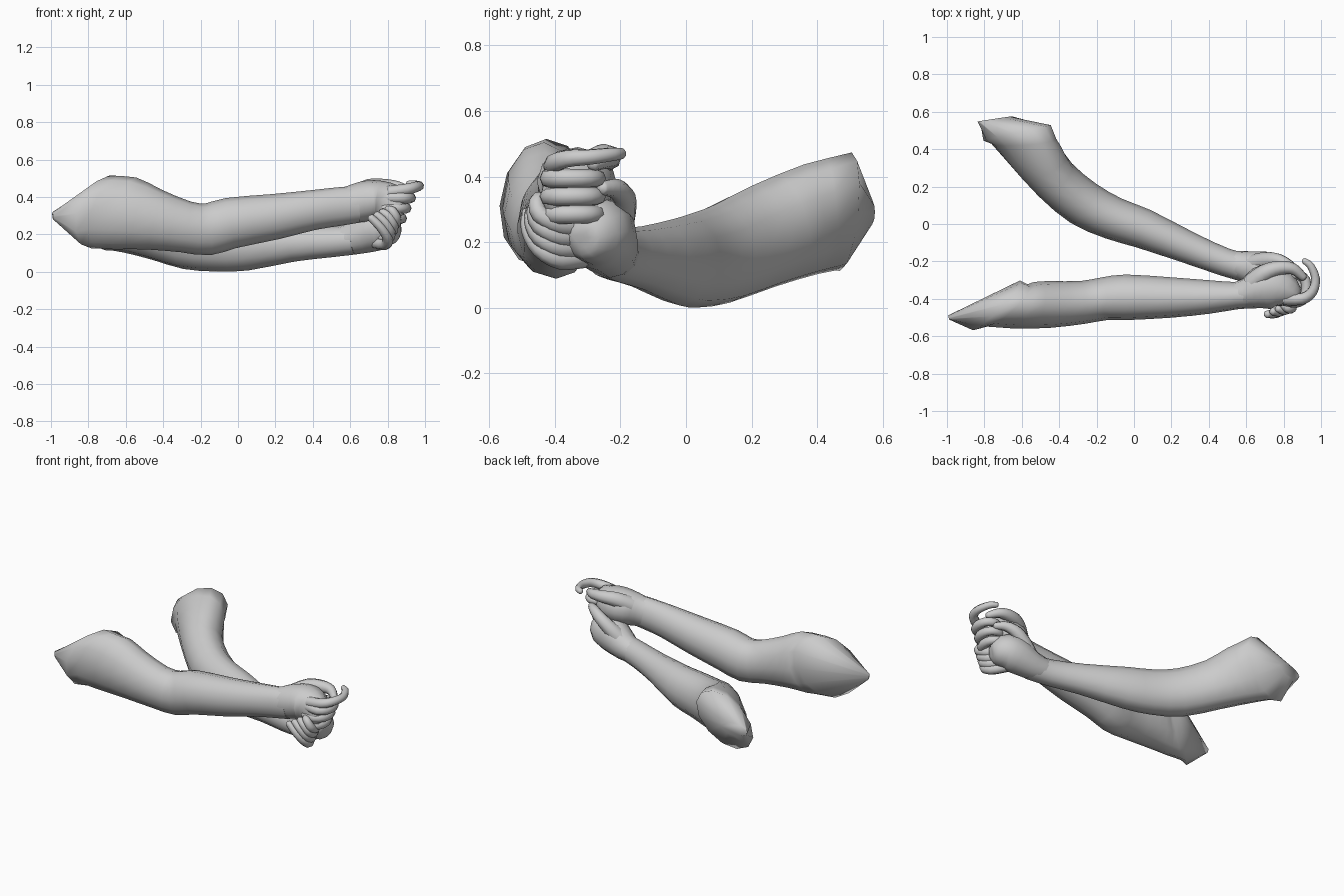
import bpy, bmesh, math
from mathutils import Vector

cube = bpy.data.objects.get("Cube")
if cube:
    bpy.data.objects.remove(cube, do_unlink=True)


def smooth_path(rows, steps):
    """Catmull-Rom interpolation through rows of numbers."""
    out = []
    last = len(rows) - 1
    for i in range(last):
        a, b, c, d = (rows[max(0, min(last, i + k))] for k in (-1, 0, 1, 2))
        for s in range(steps):
            t = s / steps
            out.append([0.5 * (2 * q + (r - p) * t + (2 * p - 5 * q + 4 * r - w) * t ** 2
                               + (3 * q - p - 3 * r + w) * t ** 3)
                        for p, q, r, w in zip(a, b, c, d)])
    return out + [list(rows[-1])]


def loft(name, rows, sides=12, steps=2, cut=None):
    """Skin rings (x, y, z, half width, half height, side slant, top slant, lean).
    An optional small ring, cut, closes the start with a blunt wedge."""
    rows = [tuple(r) + (0,) * (8 - len(r)) for r in rows]
    rows = smooth_path(rows, steps)
    if cut:
        rows.insert(0, cut)
    pts = [Vector(r[:3]) for r in rows]
    bm = bmesh.new()
    rings, side = [], None
    for i, r in enumerate(rows):
        t = (pts[min(i + 1, len(pts) - 1)] - pts[max(i - 1, 0)]).normalized()
        side = t.cross(Vector((0, 0, 1))) if side is None else side - t * side.dot(t)
        side.normalize()
        up = side.cross(t)
        ring = []
        for k in range(sides):
            a = math.tau * k / sides
            c, s = math.cos(a), math.sin(a)
            ring.append(bm.verts.new(pts[i] + side * (c * r[3] + s * r[7])
                                     + up * s * r[4] + t * (c * r[5] + s * r[6])))
        rings.append(ring)
    for lo, hi in zip(rings, rings[1:]):
        for k in range(sides):
            j = (k + 1) % sides
            bm.faces.new((lo[k], lo[j], hi[j], hi[k]))
    bm.faces.new(rings[0][::-1])
    bm.faces.new(rings[-1])
    bmesh.ops.recalc_face_normals(bm, faces=bm.faces)
    mesh = bpy.data.meshes.new(name)
    bm.to_mesh(mesh)
    bm.free()
    obj = bpy.data.objects.new(name, mesh)
    bpy.context.collection.objects.link(obj)
    bpy.ops.object.select_all(action='DESELECT')
    obj.select_set(True)
    bpy.context.view_layer.objects.active = obj
    bpy.ops.object.shade_smooth_by_angle(angle=math.radians(85))


def finger(name, points, base, tip):
    """Tapered digit with a rounded end."""
    n = len(points) - 1
    rows = []
    for i, p in enumerate(points):
        r = base + (tip - base) * i / n
        rows.append((*p, r, r))
    end = Vector(points[-1])
    d = (end - Vector(points[-2])).normalized()
    for along, size in ((0.6, 0.8), (0.95, 0.35)):
        rows.append((*(end + d * tip * along), tip * size, tip * size))
    loft(name, rows, sides=8, steps=3)


# Right arm, ending in a slanted point above the elbow
loft("right_arm", [
    (-.735, -.435, .32, .105, .192, -.15, .06),
    (-.6, -.435, .312, .122, .198, -.06, .03),
    (-.45, -.43, .28, .125, .165),
    (-.28, -.42, .24, .115, .138),
    (-.16, -.40, .227, .115, .139),
    (-.04, -.392, .26, .122, .137),
    (.2, -.393, .295, .108, .122),
    (.4, -.39, .33, .09, .107),
    (.55, -.383, .35, .073, .103),
    (.64, -.375, .36, .075, .098)],
    cut=(-.99, -.5, .3, .012, .02, 0, 0, 0))

# Right palm and digits
loft("right_palm", [
    (.5, -.385, .345, .06, .085),
    (.6, -.372, .36, .082, .1),
    (.67, -.345, .375, .112, .108),
    (.73, -.333, .382, .122, .108),
    (.79, -.345, .375, .105, .105),
    (.84, -.375, .358, .07, .1),
    (.875, -.39, .352, .05, .08),
    (.89, -.39, .35, .015, .03)])
finger("right_thumb", [(.63, -.32, .41), (.7, -.262, .45), (.78, -.235, .458),
                       (.85, -.24, .455), (.9, -.28, .44)], .055, .023)
finger("right_index", [(.8, -.4, .425), (.9, -.4, .44), (.955, -.36, .455),
                       (.97, -.29, .46), (.945, -.225, .468), (.915, -.2, .47)], .034, .018)
for i, label in enumerate(("middle", "ring", "little")):
    z, x = .395 - .055 * i, -.024 * i
    finger("right_" + label, [(.8 + x, -.405, z), (.88 + x, -.415, z), (.92 + x, -.37, z),
                              (.915 + x, -.3, z), (.87 + x, -.27, z),
                              (.82 + x, -.29, z)], .032, .025)

# Left arm, reaching across to meet the right hand
loft("left_arm", [
    (-.625, .487, .293, .13, .182, -.107, .044, -.06),
    (-.54, .38, .27, .135, .178, -.05, .02, -.035),
    (-.42, .235, .218, .125, .162),
    (-.27, .11, .165, .125, .153),
    (-.11, .03, .145, .115, .144),
    (.05, -.025, .14, .107, .133),
    (.3, -.13, .152, .085, .097),
    (.49, -.205, .16, .075, .083),
    (.62, -.24, .17, .077, .078)],
    cut=(-.745, .562, .29, .06, .04, -.07, 0, 0))

# Left palm cupped beneath the right hand
loft("left_palm", [
    (.48, -.2, .16, .06, .066),
    (.6, -.228, .175, .084, .086),
    (.7, -.25, .215, .104, .112),
    (.77, -.275, .23, .108, .108),
    (.815, -.305, .22, .085, .085),
    (.84, -.325, .215, .055, .055),
    (.85, -.33, .212, .02, .02)])
finger("left_thumb", [(.63, -.22, .22), (.69, -.198, .28), (.76, -.192, .335),
                      (.82, -.215, .363), (.865, -.25, .365)], .055, .023)

# Left fingers wrap up around the front of the right hand
for i, label in enumerate(("little", "ring", "middle", "index")):
    finger("left_" + label, [
        (.74 + .015 * i, -.31, .155 + .03 * i),
        (.79 + .015 * i, -.385, .148 + .035 * i),
        (.8 + .015 * i, -.445, .18 + .035 * i),
        (.765 + .02 * i, -.478 + .008 * i, .235 + .03 * i),
        (.715 + .03 * i, -.482 + .014 * i, .285 + .016 * i)], .034, .021)
